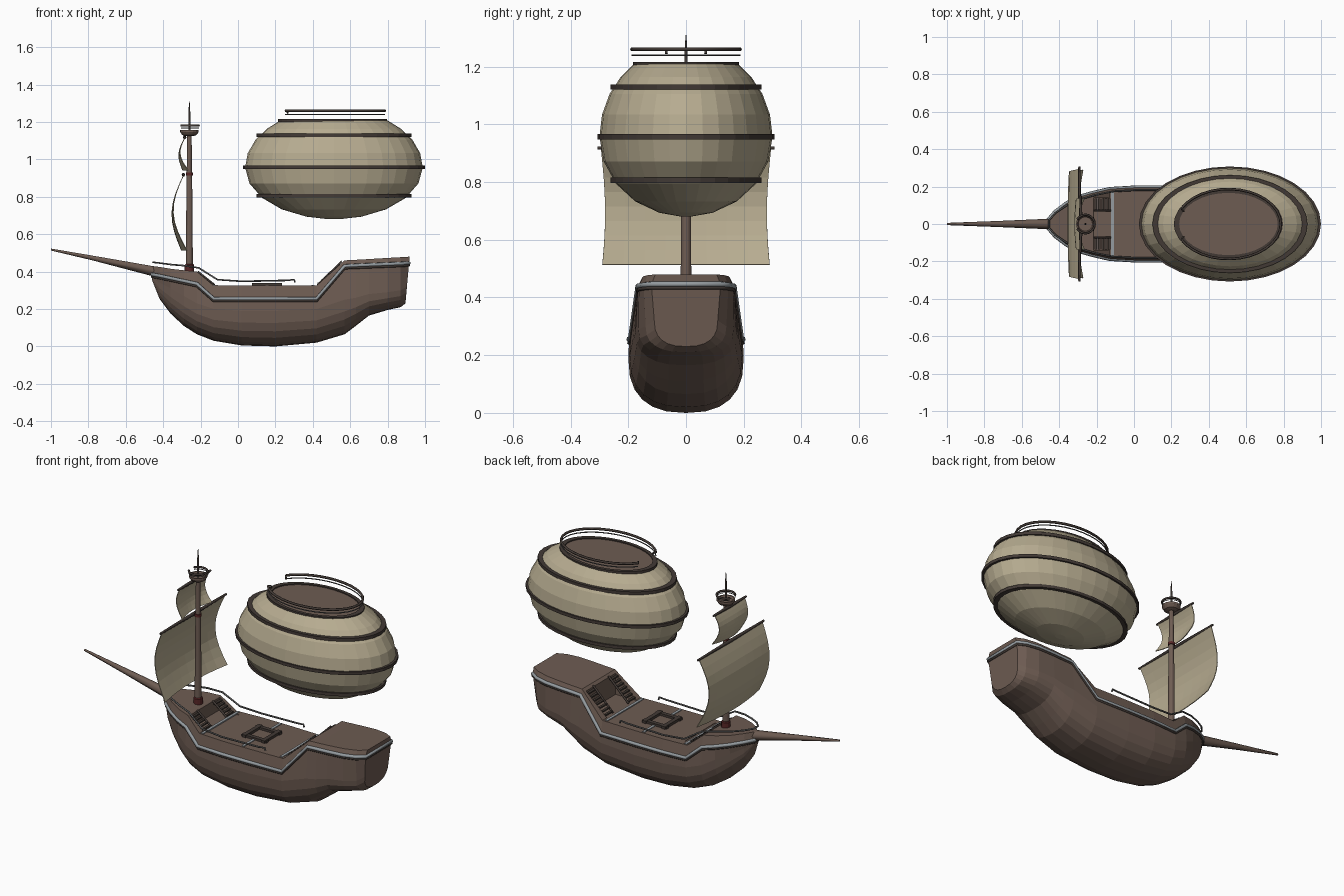
import bpy, bmesh
from math import sin, cos, pi, radians

if "Cube" in bpy.data.objects:
    bpy.data.objects.remove(bpy.data.objects["Cube"])


def material(name, rgb):
    m = bpy.data.materials.new(name)
    m.diffuse_color = (*rgb, 1)
    m.use_nodes = True
    m.node_tree.nodes["Principled BSDF"].inputs["Base Color"].default_value = m.diffuse_color
    return m


WOOD = material("wood", (0.155, 0.107, 0.085))
DARK = material("dark_wood", (0.055, 0.042, 0.036))
CLOTH = material("canvas", (0.47, 0.41, 0.28))
METAL = material("metal", (0.30, 0.33, 0.35))
IRON = material("iron", (0.10, 0.10, 0.10))
RED = material("red_collar", (0.10, 0.02, 0.02))


def make(name, verts, faces, mat):
    me = bpy.data.meshes.new(name)
    me.from_pydata(verts, [], faces)
    bm = bmesh.new()
    bm.from_mesh(me)
    bmesh.ops.recalc_face_normals(bm, faces=bm.faces)
    bm.to_mesh(me)
    bm.free()
    me.materials.append(mat)
    ob = bpy.data.objects.new(name, me)
    bpy.context.collection.objects.link(ob)
    return ob


def loft(name, rings, mat, wrap=False):
    n, k = len(rings[0]), len(rings)
    faces = []
    for i in range(k if wrap else k - 1):
        a, b = i * n, (i + 1) % k * n
        faces += [(a + j, a + (j + 1) % n, b + (j + 1) % n, b + j) for j in range(n)]
    if not wrap:
        faces += [tuple(range(n)), tuple(range((k - 1) * n, k * n))]
    return make(name, [p for r in rings for p in r], faces, mat)


def lathe(name, profile, mat, x, rx=1, ry=1, seg=12, wrap=False):
    rings = [[(x + r * rx * cos(2 * pi * j / seg), r * ry * sin(2 * pi * j / seg), z)
              for j in range(seg)] for r, z in profile]
    return loft(name, rings, mat, wrap)


def tube(name, pts, r, mat, radii=None, cyclic=False, res=1):
    cu = bpy.data.curves.new(name, 'CURVE')
    cu.dimensions = '3D'
    cu.bevel_depth, cu.bevel_resolution, cu.use_fill_caps = r, res, True
    sp = cu.splines.new('POLY')
    sp.points.add(len(pts) - 1)
    sp.use_cyclic_u = cyclic
    for i, p in enumerate(pts):
        sp.points[i].co = (*p, 1)
        sp.points[i].radius = radii[i] if radii else 1
    cu.materials.append(mat)
    ob = bpy.data.objects.new(name, cu)
    bpy.context.collection.objects.link(ob)
    bpy.ops.object.select_all(action='DESELECT')
    ob.select_set(True)
    bpy.context.view_layer.objects.active = ob
    bpy.ops.object.convert(target='MESH')
    return ob


def box(name, x0, x1, y0, y1, z0, z1, mat):
    return loft(name, [[(x0, y0, z), (x1, y0, z), (x1, y1, z), (x0, y1, z)] for z in (z0, z1)], mat)


def arc(x, rx, ry, z, gap, n=28):
    # C-shaped rail path, open towards -x
    a0, a1 = -pi + gap, pi - gap
    return [(x + rx * cos(a0 + (a1 - a0) * i / n), ry * sin(a0 + (a1 - a0) * i / n), z)
            for i in range(n + 1)]


# Hull: x, keel z, widest z, half width, strip z, strip half width, sheer z
STATIONS = [
    (-.46, .355, .37, .020, .385, .022, .43), (-.42, .255, .34, .060, .378, .067, .425),
    (-.36, .175, .31, .105, .365, .112, .415), (-.29, .11, .27, .145, .35, .147, .407),
    (-.22, .065, .23, .175, .335, .167, .40), (-.13, .03, .20, .190, .255, .188, .325),
    (.02, .005, .19, .20, .255, .197, .325), (.20, .0, .19, .20, .255, .197, .325),
    (.42, .02, .20, .195, .255, .192, .325), (.57, .065, .25, .185, .43, .167, .46),
    (.63, .11, .26, .18, .433, .167, .463), (.70, .165, .28, .175, .436, .167, .467),
    (.80, .195, .29, .165, .44, .163, .473), (.87, .21, .30, .14, .443, .147, .477),
    (.915, .23, .32, .11, .446, .12, .48)]
rings = []
for x, zk, zm, w, zt, wt, zs in STATIONS:
    half = [(w * sin(t) ** .8, zm - (zm - zk) * cos(t) ** .8)
            for t in [radians(15 * i) for i in range(6)]] + [(w, zm), (wt, zt), (wt - .014, zs)]
    sec = [(-y, z) for y, z in half[:0:-1]] + half
    lean = .09 if x > .9 else 0
    rings.append([(x - lean * (.45 - z), y, z) for y, z in sec])
hull = loft("hull", rings, WOOD)

# Recesses for the stairs, cut from the fore and aft decks
for x0, x1, w in ((-.215, -.09, .14), (.39, .555, .137)):
    c = box("recess_cutter", x0, x1, -w, w, .322, .6, WOOD)
    c.hide_render = True
    m = hull.modifiers.new("recess", 'BOOLEAN')
    m.operation, m.solver, m.object = 'DIFFERENCE', 'EXACT', c
    bpy.ops.object.select_all(action='DESELECT')
    bpy.context.view_layer.objects.active = hull
    hull.select_set(True)
    bpy.ops.object.modifier_apply(modifier="recess")
    bpy.data.objects.remove(c)

# Metal strip around the hull with a dark batten below
for name, dz, r, mat in (("hull_strip", 0, .010, METAL), ("hull_batten", -.012, .007, DARK)):
    right = [(s[0], s[5], s[4] + dz) for s in STATIONS]
    tube(name, right + [(x, -y, z) for x, y, z in right[::-1]], r, mat, cyclic=True)

# Stairs to the fore and aft decks, mirrored
for label, xl, xh, zh, n in (("fore", -.125, -.215, .40, 5), ("aft", .425, .555, .455, 7)):
    for s in (-1, 1):
        for i in range(n):
            xa = xl + (xh - xl) * i / n
            xb = xl + (xh - xl) * (i + .75) / n
            z = .325 + (zh - .325) * (i + 1) / (n + 1)
            y0, y1 = sorted((s * .075, s * .137))
            box(label + "_stair", min(xa, xb), max(xa, xb), y0, y1, z - .008, z, DARK)
        ys = s * .072
        tube(label + "_stringer", [(xl, ys, .328), (xh, ys, zh)], .006, DARK)

# Deck lines and hatch
for x, parts in ((-.115, [(-.17, .17)]), (.155, [(-.175, -.075), (.075, .175)]), (.40, [(-.17, .17)])):
    for a, b in parts:
        box("deck_line", x - .008, x + .008, a, b, .322, .329, METAL)
for s in (-1, 1):
    xc, yc = .155 + s * .062, s * .062
    box("hatch_side", xc - .012, xc + .012, -.08, .08, .32, .340, DARK)
    box("hatch_end", .075, .235, yc - .012, yc + .012, .32, .338, DARK)

# Deck rail running round the bow
side = [(.305, .180, .342), (.30, .180, .357), (.26, .182, .353), (.02, .182, .348), (-.11, .175, .357),
        (-.21, .155, .42), (-.29, .132, .432), (-.36, .10, .438), (-.42, .06, .446), (-.455, .02, .45)]
tube("deck_rail", side + [(x, -y, z) for x, y, z in side[::-1]], .005, IRON)

# Bowsprit
tube("bowsprit", [(-1, 0, .518), (-.72, 0, .461), (-.41, 0, .395)], .03, WOOD, (.2, .55, 1))
tube("bowsprit_brace", [(-.78, 0, .465), (-.40, 0, .375)], .016, DARK, (.3, 1))

# Mast, collars and spire
MX = -.26
lathe("mast", [(.019, .38), (.017, .70), (.012, 1.14)], WOOD, MX)
lathe("mast_foot", [(.025, .39), (.025, .435), (.021, .44)], RED, MX)
lathe("mast_collar", [(.019, .915), (.019, .93)], RED, MX)
lathe("mast_spire", [(.006, 1.14), (.005, 1.25), (.0015, 1.31)], DARK, MX)

# Crow's nest
lathe("crows_nest", [(.022, 1.125), (.038, 1.13), (.05, 1.147), (.05, 1.157), (.043, 1.157), (.038, 1.145)],
      WOOD, MX, seg=16)
tube("nest_rail", arc(MX, .05, .05, 1.18, .5, 16), .006, DARK)
tube("nest_wire", arc(MX, .05, .05, 1.168, .5, 16), .002, IRON)


# Sails hanging from yards, bellied towards the bow
def sail(name, zt, zb, half, xt, belly, n=8):
    verts, faces = [], []
    for i in range(n + 1):
        t = i / n
        for j in range(n + 1):
            u = 2 * j / n - 1
            x = xt - belly * sin(pi * t) + .018 * t - .03 * t * t * (1 - u * u)
            y = half * u * (1 - .05 * sin(pi * t * .9))
            verts.append((x, y, zt + (zb - zt) * t))
    for i in range(n):
        for j in range(n):
            a = i * (n + 1) + j
            faces.append((a, a + 1, a + n + 2, a + n + 1))
    ob = make(name, verts, faces, CLOTH)
    ob.modifiers.new("thickness", 'SOLIDIFY').thickness = .004
    tube(name + "_yard", [(xt, -half - .012, zt), (xt, 0, zt), (xt, half + .012, zt)], .01, DARK, (.6, 1, .6))


sail("main_sail", .918, .512, .295, -.292, .065)
sail("top_sail", 1.118, .94, .14, -.285, .035)

# Balloon: flattened ellipsoid with a deck on top
BX, RX, RY, BZ = .513, .475, .30, .957
low = [(sin(radians(a)), BZ - .277 * cos(radians(a))) for a in (4, 18, 36, 54, 72)]
high = [(cos(radians(a)), BZ + .315 * sin(radians(a))) for a in (0, 14, 28, 41, 53)]
lathe("balloon", low + high, CLOTH, BX, RX, RY, 32)
lathe("balloon_deck", [(.59, 1.195), (.59, 1.209)], WOOD, BX - .008, RX, RY, 32)


# Bands around the balloon
def band(name, k, z, x=BX):
    prof = [(k - .06, z - .009), (k, z - .009), (k, z + .009), (k - .06, z + .009)]
    lathe(name, prof, DARK, x, RX, RY, 32, True)


for name, k, z in (("lower_band", .873, .806), ("middle_band", 1.025, .957), ("upper_band", .873, 1.129)):
    band(name, k, z)
band("deck_band", .615, 1.206, BX - .008)

# Balloon deck rail, open at the front
tube("balloon_rail", arc(BX - .008, .28, .187, 1.26, .46), .007, DARK)
tube("balloon_wire", arc(BX - .008, .28, .187, 1.24, .46), .003, IRON)
for s in (-1, 1):
    tube("rail_end", [(.254, s * .083, 1.26), (.262, s * .07, 1.26), (.266, s * .068, 1.245)], .005, DARK)
